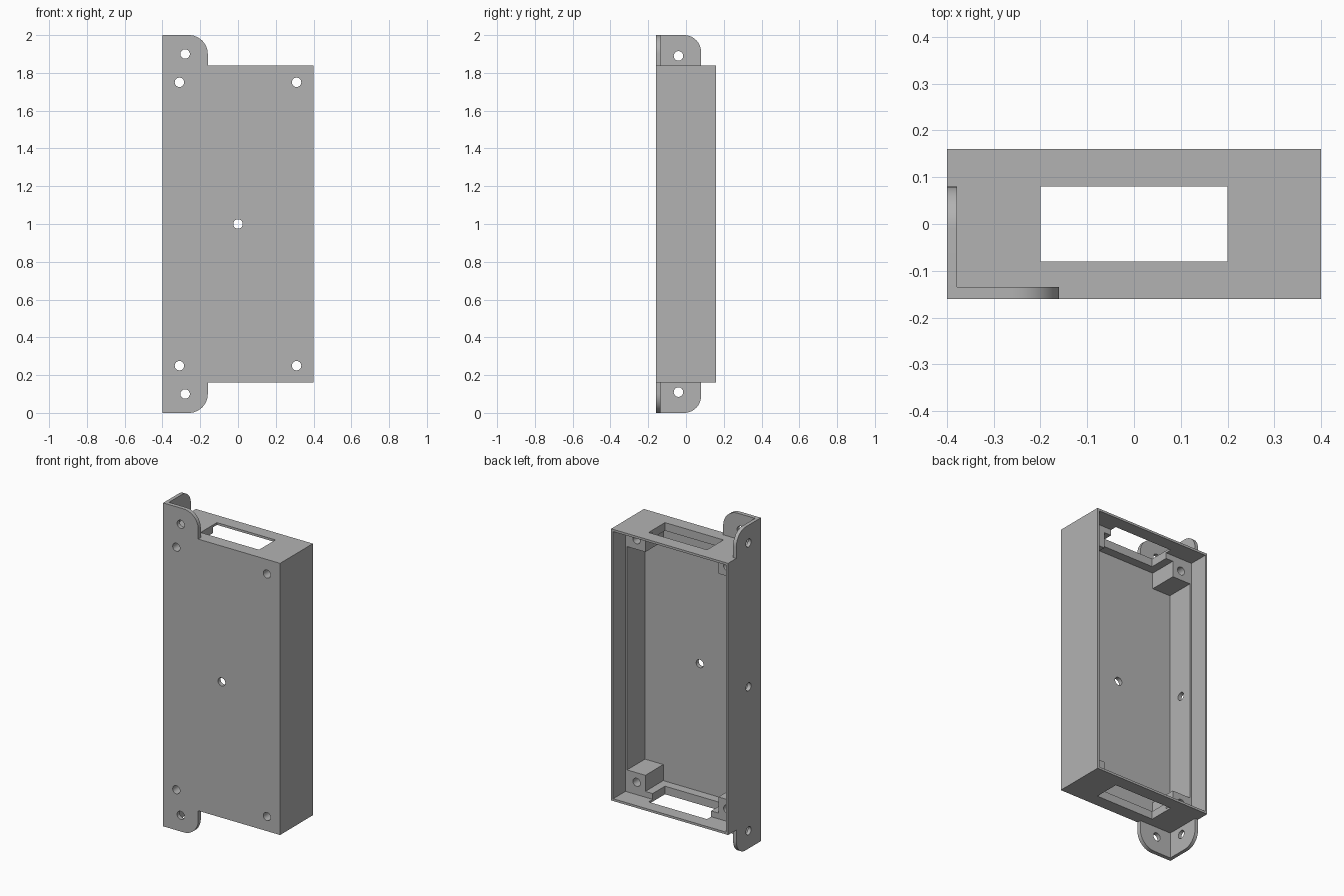
import bpy, bmesh, math
from mathutils import Matrix, Vector

old = bpy.data.objects.get("Cube")
if old:
    bpy.data.objects.remove(old, do_unlink=True)

GREY = (0.45, 0.45, 0.45, 1)
mat = bpy.data.materials.new("plain grey")
mat.use_nodes = True
mat.diffuse_color = GREY
mat.node_tree.nodes["Principled BSDF"].inputs["Base Color"].default_value = GREY

W, D, Z0, Z1 = 0.4, 0.16, 0.16, 1.84      # half width, half depth, case bottom and top
WALL, RIM, END, FLOOR = 0.025, 0.014, 0.05, 0.025
LEDGE, HOLE = 0.04, 0.025


def add_object(name, bm):
    bmesh.ops.recalc_face_normals(bm, faces=bm.faces)
    mesh = bpy.data.meshes.new(name)
    bm.to_mesh(mesh)
    bm.free()
    mesh.materials.append(mat)
    obj = bpy.data.objects.new(name, mesh)
    bpy.context.collection.objects.link(obj)
    return obj


def box(name, lo, hi):
    lo, hi = Vector(lo), Vector(hi)
    bm = bmesh.new()
    bmesh.ops.create_cube(bm, size=1, matrix=Matrix.Translation((lo + hi) / 2)
                          @ Matrix.Diagonal((*(hi - lo), 1)))
    return add_object(name, bm)


def drill(center, axis, length):
    bm = bmesh.new()
    turn = Matrix.Rotation(math.pi / 2, 4, "X" if axis == "y" else "Y")
    bmesh.ops.create_cone(bm, cap_ends=True, segments=32, radius1=HOLE, radius2=HOLE,
                          depth=length, matrix=Matrix.Translation(center) @ turn)
    return add_object("hole_cutter", bm)


def combine(target, tool, operation):
    mod = target.modifiers.new(operation, "BOOLEAN")
    mod.operation, mod.object, mod.solver = operation, tool, "EXACT"
    bpy.context.view_layer.objects.active = target
    bpy.ops.object.modifier_apply(modifier=mod.name)
    bpy.data.objects.remove(tool, do_unlink=True)


def tab(name, base, along, up, thick, width, height, radius):
    """Plate with its free outer corner rounded."""
    pts = [(0, 0), (width, 0)]
    for i in range(13):
        a = math.pi / 2 * i / 12
        pts.append((width - radius + radius * math.cos(a), height - radius + radius * math.sin(a)))
    pts.append((0, height))
    bm = bmesh.new()
    base, along, up = Vector(base), Vector(along), Vector(up)
    face = bm.faces.new([bm.verts.new(base + along * u + up * v) for u, v in pts])
    ext = bmesh.ops.extrude_face_region(bm, geom=[face])
    bmesh.ops.translate(bm, vec=Vector(thick),
                        verts=[g for g in ext["geom"] if isinstance(g, bmesh.types.BMVert)])
    return add_object(name, bm)


# Open-backed case with a thin rim around a deeper cavity
case = box("case", (-W, -D, Z0), (W, D, Z1))
combine(case, box("cavity", (-W + WALL, -D + FLOOR, Z0 + END), (W - WALL, 0.3, Z1 - END)), "DIFFERENCE")
combine(case, box("lid_recess", (-W + RIM, LEDGE, Z0 + RIM), (W - RIM, 0.3, Z1 - RIM)), "DIFFERENCE")

# Screw posts in the corners
for side in (-1, 1):
    for z in (0.25, 1.75):
        x = side * 0.317
        zc = 1 + (z - 1) * 1.01
        combine(case, box("post", (x - 0.067, -D + 0.01, zc - 0.067), (x + 0.067, LEDGE, zc + 0.067)), "UNION")

# Cable slots through both ends
for z in (Z0, Z1):
    combine(case, box("slot", (-0.2, -0.08, z - 0.07), (0.2, 0.08, z + 0.07)), "DIFFERENCE")

# Screw holes, centre hole and side hole
for x, z in [(0, 1)] + [(sx * 0.31, 1 + sz * 0.75) for sx in (-1, 1) for sz in (-1, 1)]:
    combine(case, drill((x, -0.05, z), "y", 0.4), "DIFFERENCE")
combine(case, drill((-W, -0.04, 1), "x", 0.2), "DIFFERENCE")

# Mounting tabs above and below, on the front and on the right side
parts = [case]
for label, z, s in (("top", Z1, 1), ("bottom", Z0, -1)):
    front = tab(label + "_front_tab", (-W, -D, z), (1, 0, 0), (0, 0, s), (0, FLOOR, 0), 0.24, 0.16, 0.1)
    combine(front, drill((-0.28, -D, 1 + s * 0.9), "y", 0.2), "DIFFERENCE")
    flank = tab(label + "_side_tab", (-W, -D + FLOOR, z), (0, 1, 0), (0, 0, s), (0.022, 0, 0), 0.215, 0.16, 0.09)
    combine(flank, drill((-W, -0.04, 1 + s * 0.89), "x", 0.2), "DIFFERENCE")
    parts += [front, flank]

# Smooth the rounded surfaces and keep the edges crisp
bpy.ops.object.select_all(action="DESELECT")
for obj in parts:
    obj.select_set(True)
bpy.context.view_layer.objects.active = case
bpy.ops.object.shade_smooth_by_angle(angle=math.radians(30))
